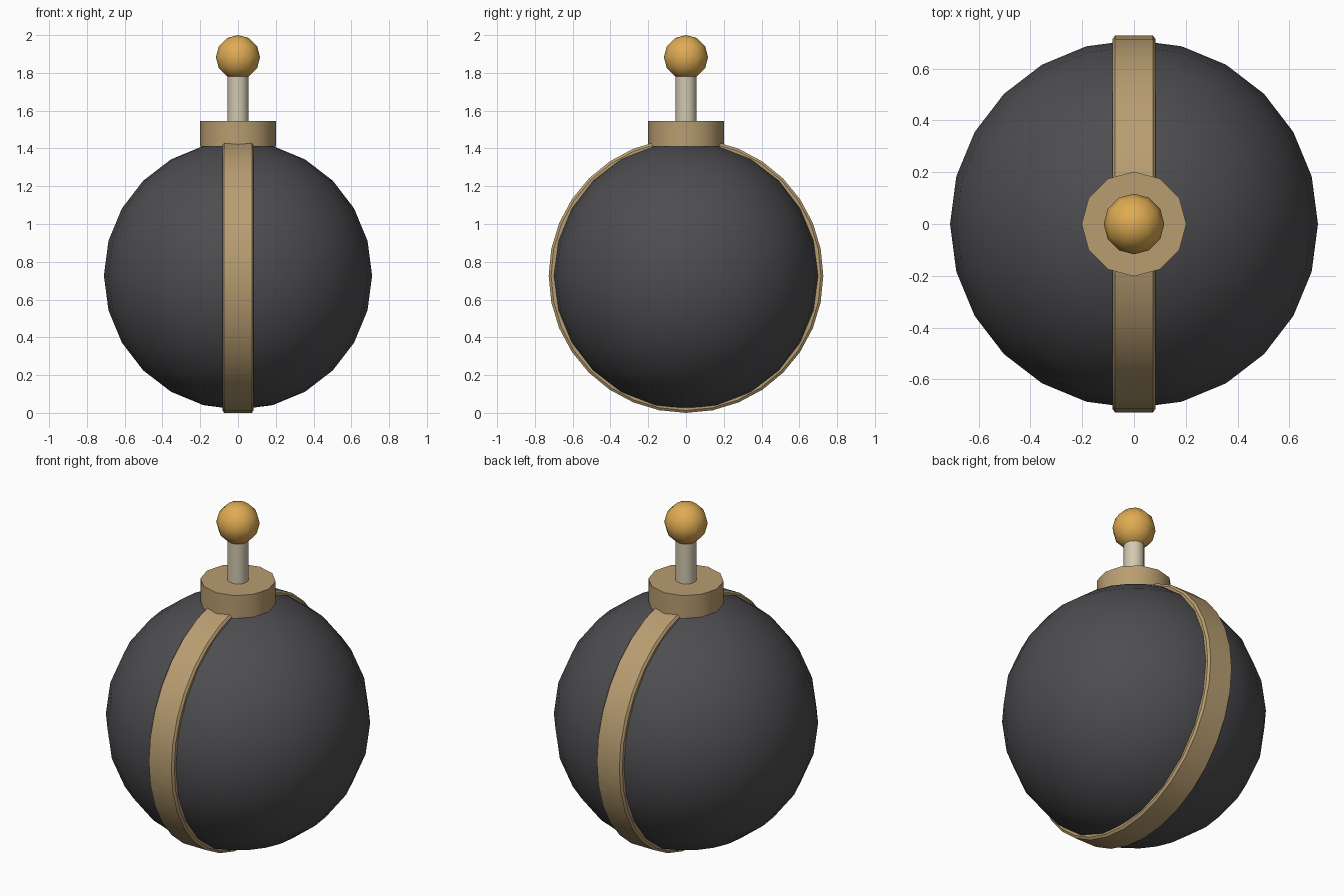
import bpy, math

if "Cube" in bpy.data.objects:
    bpy.data.objects.remove(bpy.data.objects["Cube"])

def material(name, rgb):
    m = bpy.data.materials.new(name)
    m.diffuse_color = (*rgb, 1)
    m.use_nodes = True
    m.node_tree.nodes["Principled BSDF"].inputs["Base Color"].default_value = m.diffuse_color
    return m

iron = material("dark iron", (0.075, 0.075, 0.082))
brass = material("dull brass", (0.48, 0.34, 0.165))
bone = material("pale rod", (0.64, 0.58, 0.43))
gold = material("gold", (0.74, 0.41, 0.085))

def finish(name, mat, angle=50):
    ob = bpy.context.object
    ob.name = name
    ob.data.materials.append(mat)
    bpy.ops.object.shade_smooth_by_angle(angle=math.radians(angle))
    return ob

def sphere(name, mat, r, z, segs, rings):
    bpy.ops.mesh.primitive_uv_sphere_add(segments=segs, ring_count=rings, radius=r, location=(0, 0, z))
    return finish(name, mat)

def cylinder(name, mat, r, z0, z1, segs=12):
    bpy.ops.mesh.primitive_cylinder_add(vertices=segs, radius=r, depth=z1 - z0, location=(0, 0, (z0 + z1) / 2))
    return finish(name, mat)

CZ = 0.727

# round body
sphere("body", iron, 0.71, CZ, 24, 12)

# strap: bevelled cross-section (x, radius) swept round the x axis
profile = [(-0.083, 0.69), (-0.083, 0.714), (-0.073, 0.727),
           (0.073, 0.727), (0.083, 0.714), (0.083, 0.69)]
N, P = 32, len(profile)
verts = []
for i in range(N):
    a = 2 * math.pi * i / N
    verts += [(x, r * math.cos(a), CZ + r * math.sin(a)) for x, r in profile]
faces = [(i * P + j, i * P + (j + 1) % P, (i + 1) % N * P + (j + 1) % P, (i + 1) % N * P + j)
         for i in range(N) for j in range(P)]
mesh = bpy.data.meshes.new("strap")
mesh.from_pydata(verts, [], [f[::-1] for f in faces])
strap = bpy.data.objects.new("strap", mesh)
bpy.context.collection.objects.link(strap)
bpy.ops.object.select_all(action='DESELECT')
bpy.context.view_layer.objects.active = strap
strap.select_set(True)
bpy.ops.object.mode_set(mode='EDIT')
bpy.ops.mesh.select_all(action='SELECT')
bpy.ops.mesh.normals_make_consistent(inside=False)
bpy.ops.object.mode_set(mode='OBJECT')
finish("strap", brass, 35)

# collar, rod and ball on top
cylinder("collar", brass, 0.202, 1.41, 1.545)
cylinder("rod", bone, 0.056, 1.5, 1.85)
sphere("ball", gold, 0.117, 1.883, 12, 6)
